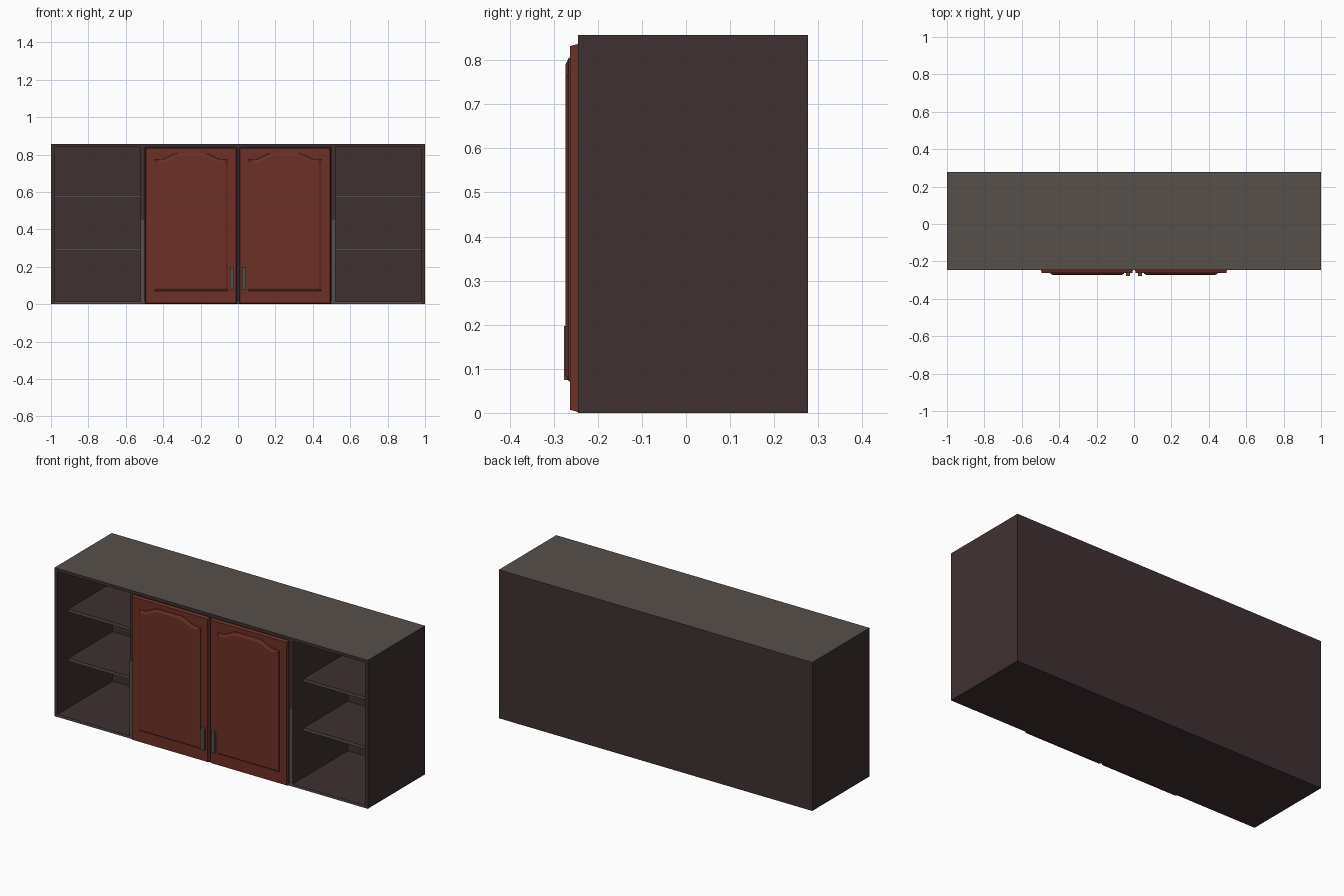
import bpy, bmesh, math

if "Cube" in bpy.data.objects:
    bpy.data.objects.remove(bpy.data.objects["Cube"])

def material(name, rgb):
    m = bpy.data.materials.new(name)
    m.diffuse_color = (*rgb, 1)
    m.use_nodes = True
    m.node_tree.nodes["Principled BSDF"].inputs["Base Color"].default_value = m.diffuse_color
    return m

BODY = material("dark_brown", (0.050, 0.030, 0.031))
GREY = material("warm_grey", (0.094, 0.079, 0.069))
DOOR = material("red_wood", (0.150, 0.030, 0.019))

def finish(name, bm, mats):
    bmesh.ops.recalc_face_normals(bm, faces=bm.faces)
    me = bpy.data.meshes.new(name)
    bm.to_mesh(me)
    bm.free()
    for m in mats:
        me.materials.append(m)
    ob = bpy.data.objects.new(name, me)
    bpy.context.collection.objects.link(ob)
    return ob

def box(name, x, y, z, mat, accent=None, rule=None):
    bm = bmesh.new()
    bmesh.ops.create_cube(bm, size=1)
    for v in bm.verts:
        v.co = [(a + b) / 2 + c * (b - a) for (a, b), c in zip((x, y, z), v.co)]
    bm.normal_update()
    if rule:
        for f in bm.faces:
            f.material_index = int(rule(f.normal))
    return finish(name, bm, [mat] + ([accent] if accent else []))

def loft(name, loops, mat):
    """Skin stacked loops of points, capping both ends."""
    bm = bmesh.new()
    rings = [[bm.verts.new(p) for p in loop] for loop in loops]
    n = len(rings[0])
    for a, b in zip(rings, rings[1:]):
        for i in range(n):
            j = (i + 1) % n
            bm.faces.new((a[i], a[j], b[j], b[i]))
    bm.faces.new(rings[0])
    bm.faces.new(rings[-1])
    return finish(name, bm, [mat])

def rect(x0, x1, z0, z1, y):
    return [(x0, y, z0), (x1, y, z0), (x1, y, z1), (x0, y, z1)]

def arched(x0, x1, z0, z1, rise, y):
    """Rectangle whose top edge swells up to a flat-crowned arch."""
    pts = [(x0, y, z0), (x1, y, z0)]
    for k in range(17):
        t = 1 - k / 16
        s = min(max((0.5 - abs(t - 0.5) - 0.08) / 0.24, 0), 1)
        pts.append((x0 + (x1 - x0) * t, y, z1 + rise * s * s * (3 - 2 * s)))
    return pts

H, FRONT, BACK, T = 0.857, -0.245, 0.277, 0.018

# Carcass
box("top_panel", (-1, 1), (FRONT, BACK), (H - T, H), BODY, GREY, lambda n: n.z > 0.5)
box("bottom_panel", (-1 + T, 1 - T), (FRONT, BACK), (0, 0.014), BODY, GREY, lambda n: n.y < -0.5)
box("back_panel", (-1 + T, 1 - T), (0.259, BACK), (0.014, H - T), BODY)
box("centre_post", (-0.015, 0.015), (FRONT, FRONT + 0.02), (0.014, H - T), BODY)

for side, s in (("left", -1), ("right", 1)):
    def span(a, b):
        return tuple(sorted((a * s, b * s)))

    # Side wall and divider with a grey lower edge strip
    box(side + "_side_panel", span(1 - T, 1), (FRONT, BACK), (0, H - T), BODY)
    box(side + "_divider", span(0.5, 0.52), (FRONT + 0.002, 0.259), (0.014, H - T), BODY)
    box(side + "_divider_edge", span(0.5, 0.52), (FRONT, FRONT + 0.002), (0.0, 0.45), GREY)

    # Open shelves, set back from the front
    for i, z in enumerate((0.284, 0.568)):
        box(f"{side}_shelf_{i + 1}", span(0.52, 1 - T), (-0.145, 0.259), (z, z + 0.016),
            BODY, GREY, lambda n: n.y < -0.5)

    # Door slab with chamfered rim
    loft(side + "_door", [rect(*span(0.005, 0.498), 0.002, 0.837, FRONT),
                          rect(*span(0.010, 0.493), 0.007, 0.832, -0.263)], DOOR)
    # Raised panel with arched top and bevelled border
    loft(side + "_door_panel", [arched(*span(0.052, 0.448), 0.070, 0.773, 0.034, -0.262),
                                arched(*span(0.054, 0.446), 0.072, 0.771, 0.034, -0.266),
                                arched(*span(0.068, 0.432), 0.084, 0.757, 0.034, -0.273)], DOOR)
    # Flat handle
    box(side + "_handle", span(0.022, 0.044), (-0.277, -0.262), (0.075, 0.197), GREY)
